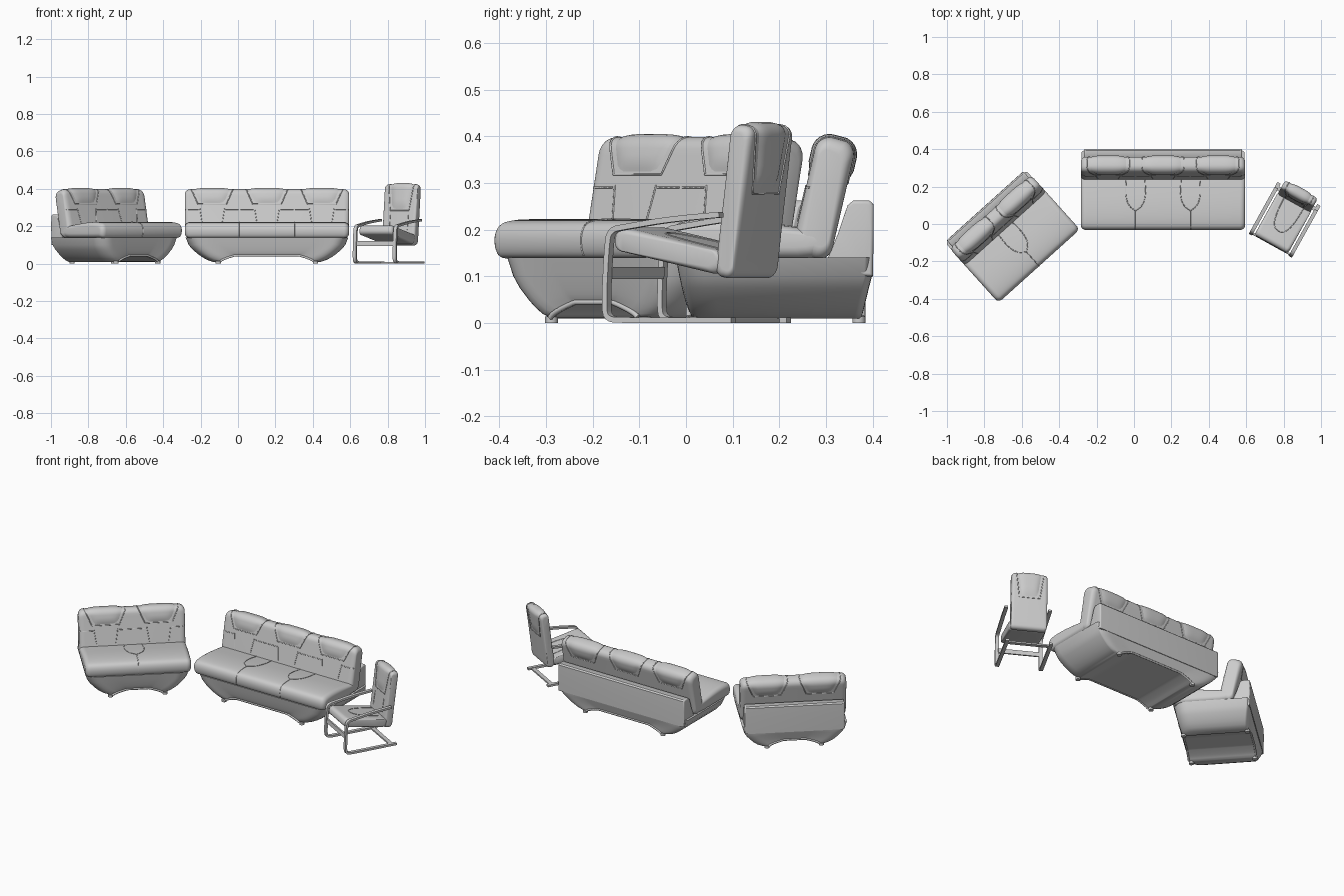
import bpy, bmesh, math
from mathutils import Matrix, Vector
from mathutils.bvhtree import BVHTree

if "Cube" in bpy.data.objects:
    bpy.data.objects.remove(bpy.data.objects["Cube"])


def make(name, verts, faces, M, angle=40):
    bm = bmesh.new()
    vs = [bm.verts.new(v) for v in verts]
    for f in faces:
        bm.faces.new([vs[i] for i in f])
    bmesh.ops.recalc_face_normals(bm, faces=bm.faces)
    me = bpy.data.meshes.new(name)
    bm.to_mesh(me)
    bm.free()
    ob = bpy.data.objects.new(name, me)
    bpy.context.collection.objects.link(ob)
    ob.matrix_world = M
    bpy.ops.object.select_all(action='DESELECT')
    ob.select_set(True)
    bpy.context.view_layer.objects.active = ob
    bpy.ops.object.shade_smooth_by_angle(angle=math.radians(angle))
    return BVHTree.FromPolygons(verts, faces)


def chaikin(p, closed, n=2):
    for _ in range(n):
        q = [] if closed else [p[0]]
        for i in range(len(p) if closed else len(p) - 1):
            a, b = p[i], p[(i + 1) % len(p)]
            for t in (.25, .75):
                q.append((a[0] + (b[0] - a[0]) * t, a[1] + (b[1] - a[1]) * t))
        p = q if closed else q + [p[-1]]
    return p


def loft_x(name, prof, w, r, M, x0=0):
    """Sweep a (y, z) outline along x, rounding both ends by r."""
    ys, zs = [p[0] for p in prof], [p[1] for p in prof]
    cy, cz = (max(ys) + min(ys)) / 2, (max(zs) + min(zs)) / 2
    ay, az = max(ys) - cy, max(zs) - cz
    h = w / 2
    if r:
        a = [i * math.pi / 12 for i in range(7)]
        end = [(h - r + r * math.sin(t), r * (1 - math.cos(t)) * .9) for t in a]
        secs = [(-x, d) for x, d in reversed(end)] + end
    else:
        secs = [(-h, 0), (h, 0)]
    n = len(prof)
    verts = [(x0 + x, cy + (y - cy) * (1 - d / ay), cz + (z - cz) * (1 - d / az))
             for x, d in secs for y, z in prof]
    faces = [(s * n + i, s * n + (i + 1) % n, (s + 1) * n + (i + 1) % n, (s + 1) * n + i)
             for s in range(len(secs) - 1) for i in range(n)]
    faces += [list(range(n)), list(range(len(verts) - n, len(verts)))]
    return make(name, verts, faces, M)


def slab(cy, cz, h, t, a, r):
    """Tilted rounded rectangle; returns (y, z, height along slab)."""
    H, T = h / 2, t / 2
    loc = [(-T, -H + r + (h - 2 * r) * i / 14) for i in range(15)]
    for sx, sy, a0 in ((-1, 1, 180), (1, 1, 90)):
        for i in range(1, 7):
            b = math.radians(a0 - 15 * i)
            loc.append((sx * (T - r) + r * math.cos(b), sy * (H - r) + r * math.sin(b)))
    loc += [(T, H - r - (h - 2 * r) * i / 14) for i in range(1, 15)]
    for sx, a0 in ((1, 0), (-1, 270)):
        for i in range(1, 7 if sx > 0 else 6):
            b = math.radians(a0 - 15 * i)
            loc.append((sx * (T - r) + r * math.cos(b), -(H - r) + r * math.sin(b)))
    c, s = math.cos(a), math.sin(a)
    return [(cy + v * c + w * s, cz - v * s + w * c, w) for v, w in loc]


def tube(name, pts, rad, M):
    cu = bpy.data.curves.new(name, 'CURVE')
    cu.dimensions = '3D'
    cu.bevel_depth, cu.bevel_resolution, cu.use_fill_caps = rad, 1, True
    sp = cu.splines.new('POLY')
    sp.points.add(len(pts) - 1)
    for q, p in zip(sp.points, pts):
        q.co = (*p, 1)
    ob = bpy.data.objects.new(name, cu)
    bpy.context.collection.objects.link(ob)
    ob.matrix_world = M


def seam(name, bvh, pts, d, M):
    """Lay a stitched seam on a surface by projecting points along d."""
    d = Vector(d)
    hits = [bvh.ray_cast(Vector(p) - d, d)[0] for p in pts]
    hits = [h for h in hits if h]
    if len(hits) > 1:
        tube(name, hits, .0022, M)


def head_pad(name, sl, xc, w0, hw0, hw1, M):
    """Raised trapezoid pad that wraps over the top of a back cushion."""
    ids = [i for i, p in enumerate(sl) if p[2] >= w0 and i < 41]
    top = max(p[2] for p in sl)
    verts, rows, nu = [], len(ids), 10
    edges = {-1: [], 1: []}
    for k, i in enumerate(ids):
        y, z, w = sl[i]
        a, b = sl[i - 1], sl[i + 1]
        t = Vector((b[0] - a[0], b[1] - a[1])).normalized()
        ny, nz = -t.y, t.x
        hw = hw0 + (hw1 - hw0) * (w - w0) / (top - w0)
        fade = min(1, min(k, rows - 1 - k) / 2)
        for j in range(nu + 1):
            u = j / nu * 2 - 1
            o = -.002 + .009 * (1 - u ** 4) * fade
            verts.append((xc + u * hw, y + ny * o, z + nz * o))
        for s in edges:
            edges[s].append((xc + s * (hw + .011), y, z))
    faces = [(r * (nu + 1) + j, r * (nu + 1) + j + 1, (r + 1) * (nu + 1) + j + 1, (r + 1) * (nu + 1) + j)
             for r in range(rows - 1) for j in range(nu)]
    make(name, verts, faces, M)
    tube(name + "_piping", edges[-1] + edges[1][::-1] + [edges[-1][0]], .0025, M)


def sofa(tag, seats, inset, foot_x, M):
    W = .293 * seats
    # hull-shaped base with arched underside
    levels = [(.01, 1), (.02, .8), (.035, .62), (.05, .48), (.075, .28), (.1, .14), (.14, .03)]
    n, ncor = 40, 8
    arch_w = foot_x - .01

    def arch(x):
        return .032 * min(1, max(0, (arch_w - abs(x)) / .08)) ** .7

    def ring(z, k):
        hx, r = W / 2 - inset * k, .07
        t = (z - .01) / .13
        y0, y1 = .008 - .03 * t ** .7, .378 + .022 * min(1, t * 1.4)
        cor = [(math.sin(i * math.pi / 2 / ncor), 1 - math.cos(i * math.pi / 2 / ncor)) for i in range(ncor + 1)]
        half = [(-(hx - r + r * s), r * c) for s, c in reversed(cor)]
        half += [((hx - r) * (2 * i / n - 1), 0) for i in range(1, n)]
        half += [(hx - r + r * s, r * c) for s, c in cor]
        return [(x, y0 + c) for x, c in half] + [(x, y1 - .25 * c) for x, c in reversed(half)]

    bottom = ring(*levels[0])
    verts = []
    for z, k in levels:
        t = (z - .01) / .13
        verts += [(x, y, z + arch(b[0]) * (1 - t)) for (x, y), b in zip(ring(z, k), bottom)]
    N = len(bottom)
    faces = [(l * N + i, l * N + (i + 1) % N, (l + 1) * N + (i + 1) % N, (l + 1) * N + i)
             for l in range(len(levels) - 1) for i in range(N)]
    faces += [(i, i + 1, N - 2 - i, N - 1 - i) for i in range(N // 2 - 1)]
    faces.append(list(range(len(verts) - N, len(verts))))
    make(tag + "_base", verts, faces, M)
    # arch rims and feet
    for side, y in (("front", .006), ("rear", .378)):
        xs = [arch_w * (i / 20 - 1) for i in range(41)]
        tube(f"{tag}_{side}_arch_rim", [(x, y, .012 + arch(x)) for x in xs], .006, M)
        for sx in (-1, 1):
            fy = y + (.012 if y < .1 else -.008)
            disc = [(fy + .014 * math.cos(i * math.pi / 8), sx * foot_x + .014 * math.sin(i * math.pi / 8))
                    for i in range(16)]
            fv = [(x, yy, z) for z in (0, .014) for yy, x in disc]
            ff = [(i, (i + 1) % 16, 16 + (i + 1) % 16, 16 + i) for i in range(16)]
            make(f"{tag}_{side}_foot", fv, ff + [list(range(16)), list(range(16, 32))], M)
    # rear panel
    panel = [(.30, .13), (.385, .1), (.4, .1), (.402, .2), (.401, .255), (.393, .262),
             (.358, .262), (.346, .252), (.325, .19)]
    loft_x(tag + "_rear_panel", panel, W - .035, .008, M)
    # seat cushion with centre seams
    prof = [(.305, .137), (.15, .137), (0, .137), (-.022, .14), (-.031, .16), (-.032, .188), (-.022, .21),
            (0, .219), (.05, .223), (.12, .22), (.2, .21), (.27, .2), (.305, .19)]
    seat = loft_x(tag + "_seat", chaikin(prof, True), W, .028, M)
    for i in range(1, seats):
        x = (i - seats / 2) * .293
        seam(tag + "_seat_front_seam", seat, [(x, 0, .145 + .007 * k) for k in range(10)], (0, 1, 0), M)
        seam(tag + "_seat_top_seam", seat, [(x, -.02 + .01 * k, 0) for k in range(10)], (0, 0, -1), M)
        for s in (-1, 1):
            pts = chaikin([(x, .07), (x + s * .04, .1), (x + s * .055, .16), (x + s * .05, .24)], False)
            seam(tag + "_seat_side_seam", seat, [(a, b, 0) for a, b in pts], (0, 0, -1), M)
    # back cushion with head pads and seams
    sl = slab(.295, .267, .262, .085, math.radians(13), .032)
    back = loft_x(tag + "_back_cushion", [p[:2] for p in sl], W, .03, M)
    for i in range(seats):
        x = (i - (seats - 1) / 2) * .293
        head_pad(tag + "_head_pad", sl, x, .03, .06, .103, M)
        for s in (-1, 1):
            seam(tag + "_back_lower_seam", back, [(x + s * (.066 - .012 * k / 6), 0, .295 - .013 * k)
                                                  for k in range(7)], (0, 1, 0), M)
            seam(tag + "_back_cross_seam", back, [(x + s * (.072 + .07 * k / 4), 0, .29)
                                                  for k in range(5)], (0, 1, 0), M)


def bar(name, path, t, w, x, M):
    """Flat bent bar following a (y, z) path."""
    p = chaikin(path, False, 2)
    a, b = [], []
    for i in range(len(p)):
        q, r = p[max(0, i - 1)], p[min(len(p) - 1, i + 1)]
        d = Vector((r[0] - q[0], r[1] - q[1])).normalized() * (t / 2)
        a.append((p[i][0] - d.y, p[i][1] + d.x))
        b.append((p[i][0] + d.y, p[i][1] - d.x))
    loft_x(name, a + b[::-1], w, 0, M, x)


def chair(M):
    # cantilever frame sides and cross bars
    path = [(.155, .006), (-.11, .006), (-.15, .008), (-.157, .035), (-.15, .165), (-.143, .2),
            (-.1, .207), (.0, .222), (.125, .232)]
    for s, side in ((-1, "left"), (1, "right")):
        bar(f"chair_{side}_frame", path, .012, .02, s * .122, M)
    bar("chair_front_cross_bar", [(-.151, .095), (-.149, .12)], .01, .23, 0, M)
    bar("chair_floor_cross_bar", [(.115, .005), (.138, .005)], .009, .23, 0, M)
    # seat
    sl = slab(-.02, .155, .27, .052, math.atan2(.26, -.055), .022)
    seat = loft_x("chair_seat", [p[:2] for p in sl], .205, .018, M)
    u = chaikin([(-.06, .1), (-.055, 0), (-.035, -.06), (0, -.075), (.035, -.06), (.055, 0), (.06, .1)], False)
    seam("chair_seat_seam", seat, [(a, b, 0) for a, b in u], (0, 0, -1), M)
    # back
    sl = slab(.138, .26, .33, .05, math.radians(8), .021)
    back = loft_x("chair_back", [p[:2] for p in sl], .2, .018, M)
    head_pad("chair_head_pad", sl, 0, .01, .045, .066, M)
    for s in (-1, 1):
        seam("chair_back_seam", back, [(s * .055, -.1, .26 - .02 * k) for k in range(5)], (0, 1, 0), M)


sofa("large_sofa", 3, .15, .26, Matrix.Translation((.155, 0, 0)))
sofa("small_sofa", 2, .11, .15, Matrix.Translation((-.652, -.064, 0))
     @ Matrix.Rotation(math.radians(42), 4, 'Z') @ Matrix.Translation((0, -.185, 0)))
chair(Matrix.Translation((.807, .025, 0)) @ Matrix.Rotation(math.radians(-29), 4, 'Z'))
